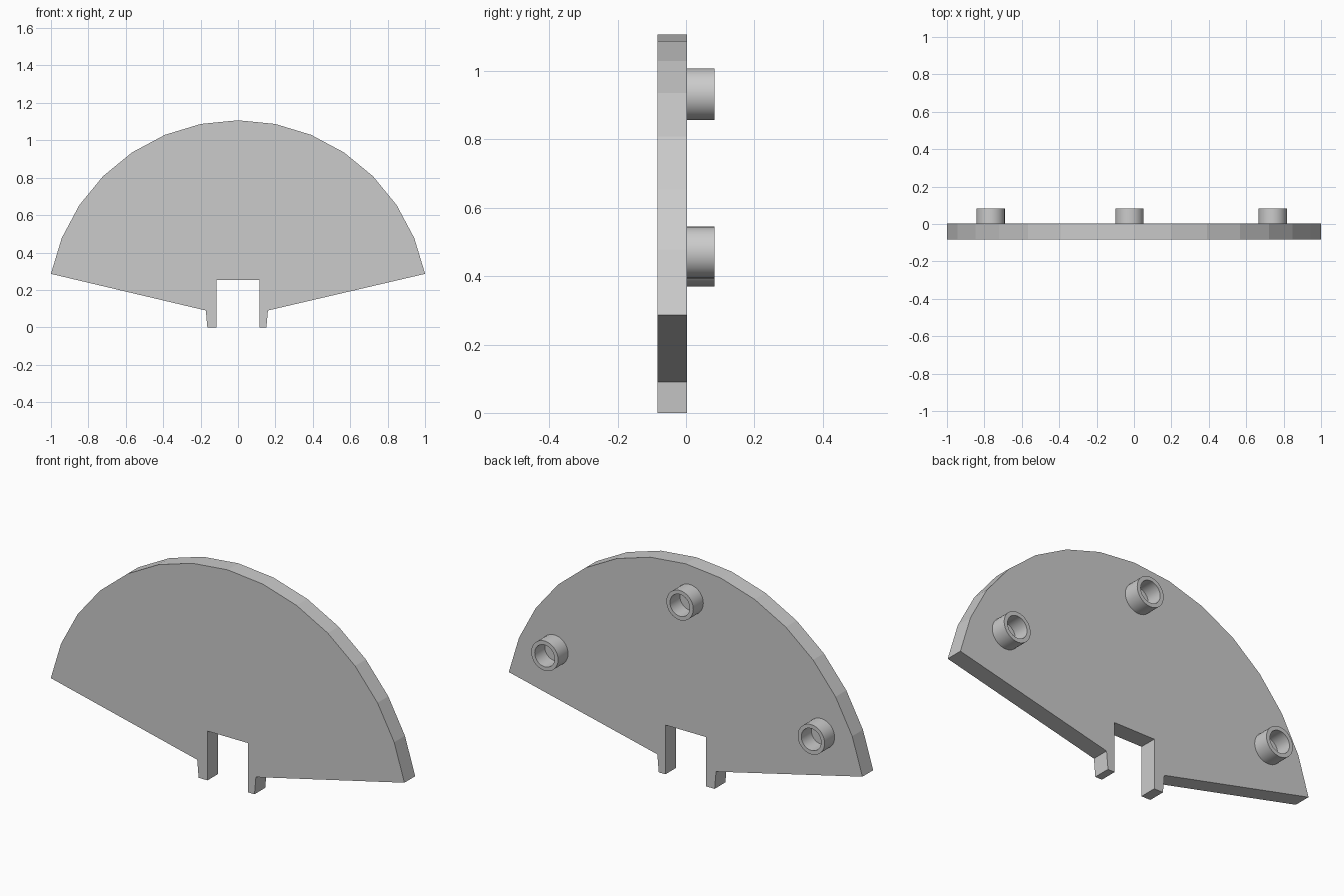
import bpy
import bmesh
from math import cos, sin, pi, radians

cube = bpy.data.objects.get("Cube")
if cube:
    bpy.data.objects.remove(cube, do_unlink=True)

FRONT, BACK, PEG_END = -0.084, 0.003, 0.084

grey = bpy.data.materials.new("plain grey")
grey.use_nodes = True
colour = (0.6, 0.6, 0.6, 1)
grey.diffuse_color = colour
grey.node_tree.nodes["Principled BSDF"].inputs["Base Color"].default_value = colour


def add_object(name, bm):
    bmesh.ops.recalc_face_normals(bm, faces=bm.faces)
    mesh = bpy.data.meshes.new(name)
    bm.to_mesh(mesh)
    bm.free()
    mesh.materials.append(grey)
    obj = bpy.data.objects.new(name, mesh)
    bpy.context.collection.objects.link(obj)
    return obj


# Fan-shaped plate: faceted arc, sloping lower edges, two clip legs and a notch
radius, centre_z = 1.02, 0.087
arc = [(radius * cos(k * pi / 16), centre_z + radius * sin(k * pi / 16))
       for k in range(1, 16)]
legs = [(-0.172, 0.09), (-0.164, 0), (-0.114, 0), (-0.114, 0.252),
        (0.114, 0.252), (0.114, 0), (0.152, 0), (0.16, 0.09)]
bm = bmesh.new()
face = bm.faces.new([bm.verts.new((x, FRONT, z)) for x, z in arc + legs])
solid = bmesh.ops.extrude_face_region(bm, geom=[face])
moved = [v for v in solid["geom"] if isinstance(v, bmesh.types.BMVert)]
bmesh.ops.translate(bm, verts=moved, vec=(0, BACK - FRONT, 0))
add_object("fan_plate", bm)


# Hollow round pegs on the back, spun from a ring section
def add_peg(name, x, z, outer=0.076, inner=0.056, sides=32):
    bm = bmesh.new()
    section = [(outer, BACK), (outer, PEG_END), (inner, PEG_END), (inner, BACK)]
    verts = [bm.verts.new((x + r, y, z)) for r, y in section]
    edges = [bm.edges.new(pair) for pair in zip(verts, verts[1:])]
    bmesh.ops.spin(bm, geom=verts + edges, cent=(x, 0, z), axis=(0, 1, 0),
                   angle=2 * pi, steps=sides, use_duplicate=False)
    bmesh.ops.remove_doubles(bm, verts=bm.verts, dist=0.0005)
    peg = add_object(name, bm)
    bpy.ops.object.select_all(action="DESELECT")
    peg.select_set(True)
    bpy.context.view_layer.objects.active = peg
    bpy.ops.object.shade_smooth_by_angle(angle=radians(30))


for name, x, z in [("right_peg", -0.767, 0.445),
                   ("top_peg", -0.024, 0.932),
                   ("left_peg", 0.741, 0.469)]:
    add_peg(name, x, z)
